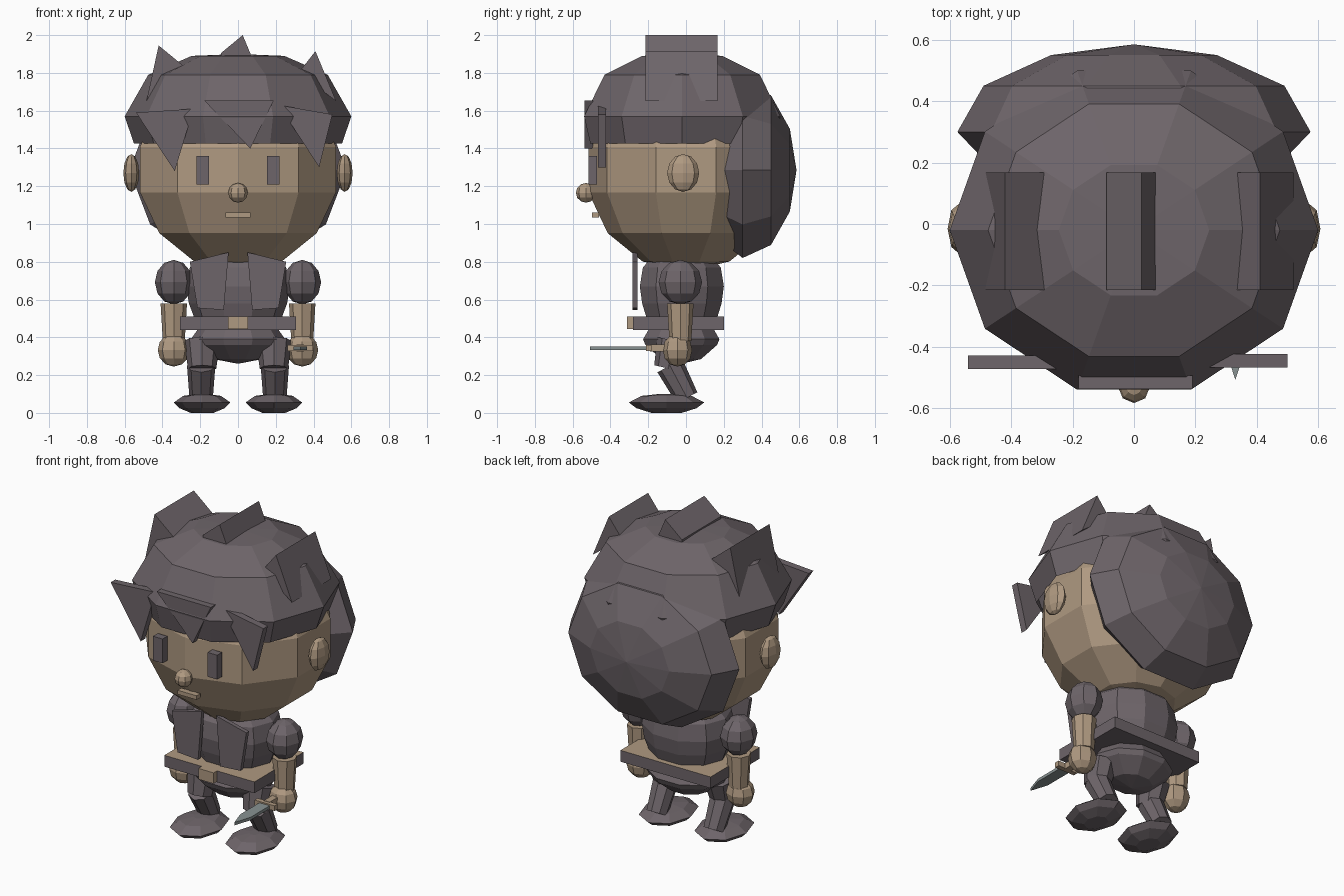
import bpy, bmesh, math
from mathutils import Matrix, Vector

if "Cube" in bpy.data.objects:
    bpy.data.objects.remove(bpy.data.objects["Cube"])


def material(name, rgb):
    m = bpy.data.materials.new(name)
    m.diffuse_color = (*rgb, 1)
    m.use_nodes = True
    m.node_tree.nodes["Principled BSDF"].inputs["Base Color"].default_value = m.diffuse_color
    return m


CLOTH = material("dusky_purple", (0.155, 0.130, 0.143))
SKIN = material("warm_tan", (0.43, 0.32, 0.22))
STEEL = material("steel_grey", (0.25, 0.29, 0.29))


def finish(name, bm, mat):
    bmesh.ops.recalc_face_normals(bm, faces=bm.faces)
    me = bpy.data.meshes.new(name)
    bm.to_mesh(me)
    bm.free()
    me.materials.append(mat)
    ob = bpy.data.objects.new(name, me)
    bpy.context.collection.objects.link(ob)
    return ob


def lathe(name, profile, mat, loc, scale=(1, 1, 1), segs=10, turn=None):
    """Revolve (radius, height) points around z, then scale, turn and move."""
    bm = bmesh.new()
    rings = []
    for r, z in profile:
        rings.append([bm.verts.new((r * math.cos(2 * math.pi * i / segs),
                                    r * math.sin(2 * math.pi * i / segs), z))
                      for i in range(segs)])
    for a, b in zip(rings, rings[1:]):
        for i in range(segs):
            j = (i + 1) % segs
            bm.faces.new((a[i], a[j], b[j], b[i]))
    bm.faces.new(rings[0])
    bm.faces.new(rings[-1])
    bmesh.ops.remove_doubles(bm, verts=bm.verts, dist=1e-4)
    m = Matrix.Translation(loc) @ Matrix.Diagonal((*scale, 1))
    if turn is not None:
        m = m @ turn
    bm.transform(m)
    return finish(name, bm, mat)


def ball(name, mat, loc, radii, segs=8, rings=6):
    bm = bmesh.new()
    bmesh.ops.create_uvsphere(bm, u_segments=segs, v_segments=rings, radius=1)
    bm.transform(Matrix.Translation(loc) @ Matrix.Diagonal((*radii, 1)))
    return finish(name, bm, mat)


def box(name, mat, lo, hi):
    bm = bmesh.new()
    bmesh.ops.create_cube(bm, size=1)
    lo, hi = Vector(lo), Vector(hi)
    bm.transform(Matrix.Translation((lo + hi) / 2) @ Matrix.Diagonal((*(hi - lo), 1)))
    return finish(name, bm, mat)


def plate(name, mat, outline, y0, y1):
    """Outline of (x, z) points extruded from y0 to y1."""
    bm = bmesh.new()
    f = bm.faces.new([bm.verts.new((x, y0, z)) for x, z in outline])
    ext = bmesh.ops.extrude_face_region(bm, geom=[f])["geom"]
    bmesh.ops.translate(bm, vec=(0, y1 - y0, 0),
                        verts=[v for v in ext if isinstance(v, bmesh.types.BMVert)])
    return finish(name, bm, mat)


def limb(name, mat, p0, p1, r0, r1, segs=8):
    p0, p1 = Vector(p0), Vector(p1)
    bm = bmesh.new()
    bmesh.ops.create_cone(bm, cap_ends=True, segments=segs, radius1=r0, radius2=r1,
                          depth=(p1 - p0).length)
    rot = (p1 - p0).to_track_quat('Z', 'Y').to_matrix().to_4x4()
    bm.transform(Matrix.Translation((p0 + p1) / 2) @ rot)
    return finish(name, bm, mat)


# Head and face
ball("head", SKIN, (0, 0, 1.288), (0.56, 0.53, 0.54), 10, 7)
ball("nose", SKIN, (0, -0.53, 1.165), (0.052, 0.053, 0.052))
box("mouth", SKIN, (-0.065, -0.497, 1.035), (0.065, -0.46, 1.06))
for side, s in (("left", -1), ("right", 1)):
    x = s * 0.187
    box(side + "_eye", CLOTH, (x - 0.033, -0.517, 1.21), (x + 0.033, -0.47, 1.36))
    ball(side + "_ear", SKIN, (s * 0.565, -0.015, 1.27), (0.042, 0.085, 0.1))

# Hair cap with a zigzag lower edge
cap = lathe("hair_cap",
            [(0.545, 1.40), (0.6, 1.57), (0.475, 1.79), (0.245, 1.89), (0, 1.90)],
            CLOTH, (0, -0.02, 0), (1, 0.91, 1))
bm = bmesh.new()
bm.from_mesh(cap.data)
bmesh.ops.delete(bm, geom=[f for f in bm.faces if len(f.verts) > 4], context='FACES_ONLY')
rim = [e for e in bm.edges if e.is_boundary]
corners = {v for e in rim for v in e.verts}
bmesh.ops.subdivide_edges(bm, edges=rim, cuts=1)
for v in bm.verts:
    if v.is_boundary:
        v.co.z = 1.335 if v in corners else 1.425
        v.co.x *= 1.01
        v.co.y *= 1.03
bm.to_mesh(cap.data)
bm.free()

# Rounded mass of hair behind the head, revolved around the depth axis
lathe("back_hair",
      [(0, 0.18), (0.48, 0.20), (0.575, 0.30), (0.49, 0.45), (0.27, 0.55), (0, 0.585)],
      CLOTH, (0, 0, 1.285), (1, 1, 0.85),
      turn=Matrix.Rotation(math.radians(-90), 4, 'X'))

# Tufts on top
tufts = {"middle_tuft": [(-0.09, 1.82), (-0.09, 1.905), (0.025, 2.0), (0.075, 1.88), (0.07, 1.82)],
         "left_tuft": [(-0.485, 1.65), (-0.42, 1.945), (-0.28, 1.83)],
         "right_tuft": [(0.32, 1.80), (0.41, 1.915), (0.52, 1.65)]}
for name, pts in tufts.items():
    plate(name, CLOTH, pts, -0.215, 0.168)

# Fringe locks
plate("left_fringe", CLOTH, [(-0.54, 1.59), (-0.235, 1.61), (-0.335, 1.28)], -0.472, -0.428)
plate("middle_fringe", CLOTH, [(-0.18, 1.655), (0.19, 1.655), (0.065, 1.40)], -0.537, -0.493)
plate("right_fringe", CLOTH, [(0.215, 1.63), (0.5, 1.58), (0.43, 1.30)], -0.467, -0.423)

# Body
lathe("torso", [(0.2, 0.42), (0.26, 0.58), (0.275, 0.67), (0.255, 0.77), (0.19, 0.83)],
      CLOTH, (0, -0.022, 0), (1, 0.85, 1))
lathe("hips", [(0, 0.26), (0.13, 0.285), (0.235, 0.36), (0.25, 0.39), (0.2, 0.46)],
      CLOTH, (0, -0.025, 0), (1, 0.85, 1))
for side, s in (("left", -1), ("right", 1)):
    plate(side + "_vest_panel", CLOTH,
          [(s * 0.05, 0.85), (s * 0.255, 0.80), (s * 0.215, 0.555), (s * 0.075, 0.545)],
          -0.283, -0.257)

# Belt with a tan upper face
belt = box("belt", CLOTH, (-0.308, -0.28, 0.44), (0.308, 0.2, 0.51))
belt.data.materials.append(SKIN)
for p in belt.data.polygons:
    p.material_index = int(p.normal.z > 0.5)
box("buckle", SKIN, (-0.052, -0.313, 0.443), (0.052, -0.27, 0.51))

# Limbs
for side, s in (("left", -1), ("right", 1)):
    x = s * 0.34
    ball(side + "_shoulder", CLOTH, (x, -0.03, 0.692), (0.1, 0.115, 0.118))
    limb(side + "_forearm", SKIN, (x, -0.03, 0.38), (x, -0.03, 0.58), 0.058, 0.07)
    ball(side + "_hand", SKIN, (x, -0.045, 0.333), (0.085, 0.078, 0.088))
    limb(side + "_thigh", CLOTH, (s * 0.19, -0.095, 0.235), (s * 0.19, -0.06, 0.38), 0.075, 0.095)
    limb(side + "_shin", CLOTH, (s * 0.195, 0.005, 0.08), (s * 0.195, -0.085, 0.25), 0.062, 0.075)
    lathe(side + "_shoe", [(0.06, 0.0), (0.12, 0.025), (0.15, 0.055), (0.1, 0.09), (0.03, 0.1)],
          CLOTH, (s * 0.19, -0.103, 0), (1, 1.33, 1), segs=8)

# Dagger in the right hand, blade pointing forward
blade = [(0.295, -0.2), (0.365, -0.2), (0.365, -0.4), (0.33, -0.507), (0.295, -0.4)]
bm = bmesh.new()
f = bm.faces.new([bm.verts.new((x, y, 0.334)) for x, y in blade])
ext = bmesh.ops.extrude_face_region(bm, geom=[f])["geom"]
bmesh.ops.translate(bm, vec=(0, 0, 0.018),
                    verts=[v for v in ext if isinstance(v, bmesh.types.BMVert)])
finish("dagger_blade", bm, STEEL)
box("dagger_guard", SKIN, (0.262, -0.212, 0.328), (0.398, -0.182, 0.36))
box("dagger_grip", SKIN, (0.31, -0.19, 0.325), (0.35, -0.08, 0.362))
